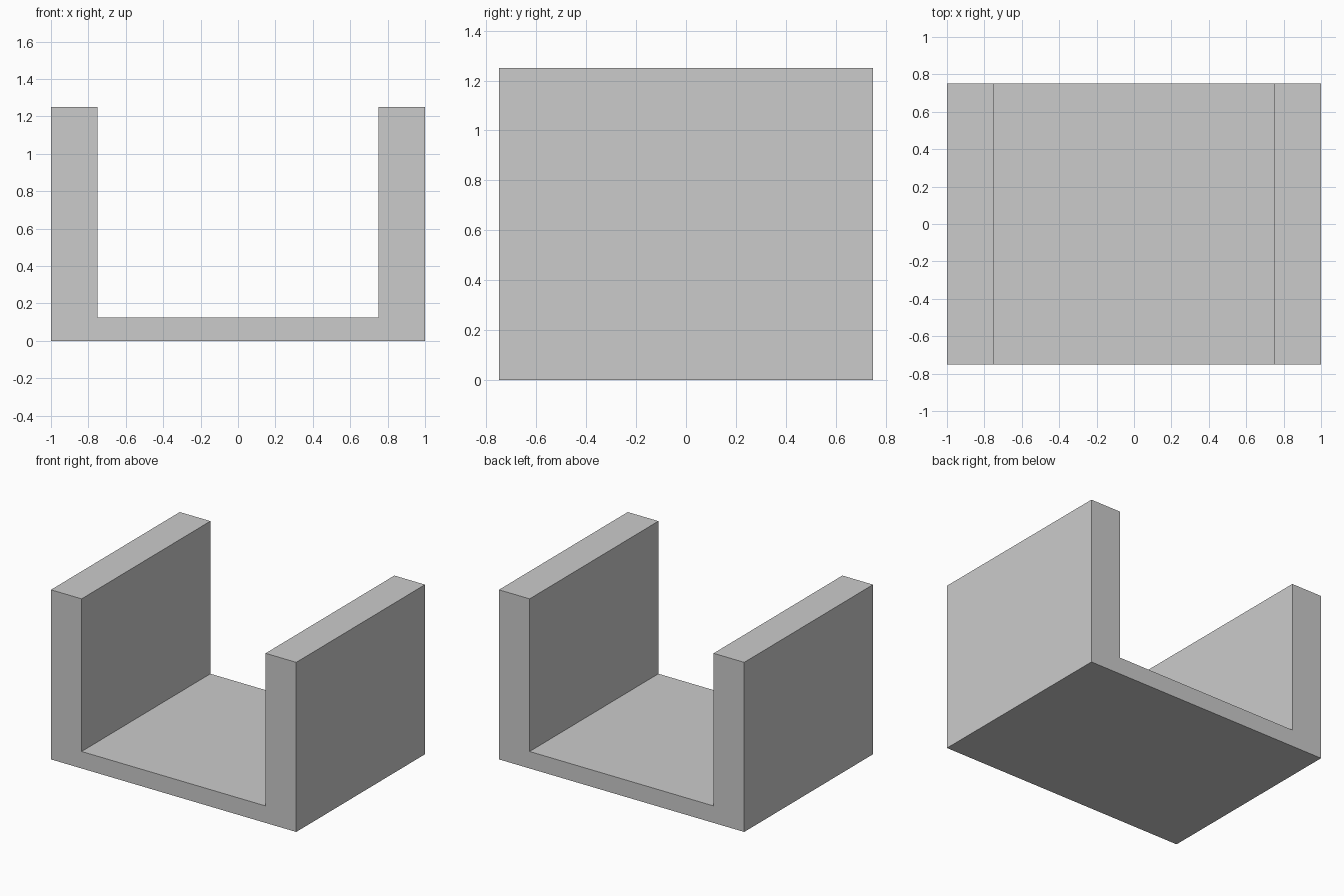
import bpy
import bmesh

if "Cube" in bpy.data.objects:
    bpy.data.objects.remove(bpy.data.objects["Cube"])

WIDTH, DEPTH, HEIGHT = 2.0, 1.5, 1.25
WALL, FLOOR = 0.25, 0.125

# U-shaped cross-section: right half, mirrored to the left
outer, inner = WIDTH / 2, WIDTH / 2 - WALL
right = [(outer, 0), (outer, HEIGHT), (inner, HEIGHT), (inner, FLOOR)]
profile = right + [(-x, z) for x, z in reversed(right)]

# Channel: profile extruded from front to back
bm = bmesh.new()
front = bm.faces.new([bm.verts.new((x, -DEPTH / 2, z)) for x, z in profile])
extruded = bmesh.ops.extrude_face_region(bm, geom=[front], use_keep_orig=True)
back_verts = [v for v in extruded["geom"] if isinstance(v, bmesh.types.BMVert)]
bmesh.ops.translate(bm, verts=back_verts, vec=(0, DEPTH, 0))
bmesh.ops.recalc_face_normals(bm, faces=bm.faces)

mesh = bpy.data.meshes.new("u_channel")
bm.to_mesh(mesh)
bm.free()
bpy.context.collection.objects.link(bpy.data.objects.new("u_channel", mesh))
